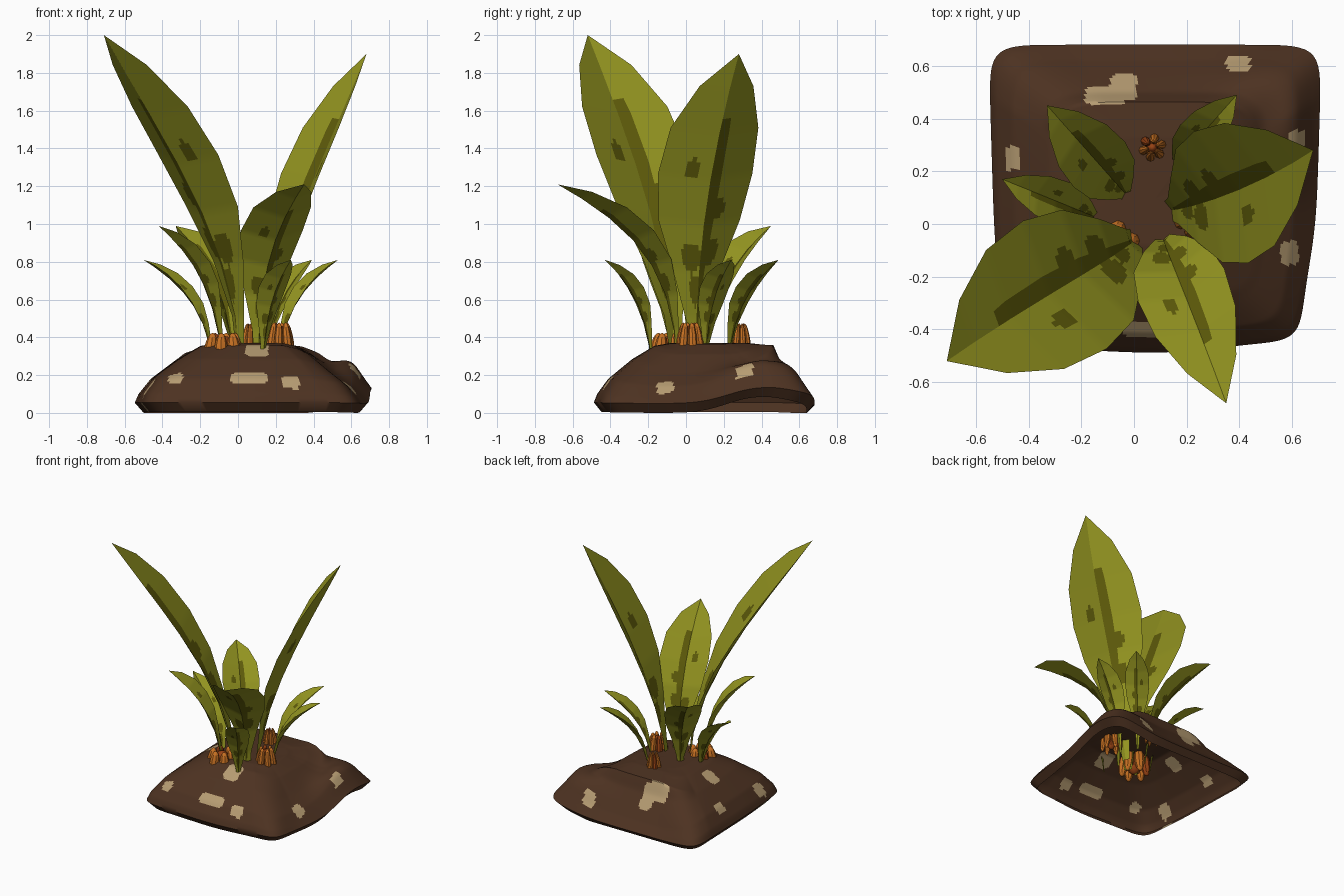
import bpy, bmesh, math
from mathutils import Vector, Matrix

if "Cube" in bpy.data.objects:
    bpy.data.objects.remove(bpy.data.objects["Cube"])


def lin(c):
    c /= 255
    return c / 12.92 if c < 0.04 else ((c + 0.055) / 1.055) ** 2.4


def material(name, r, g, b):
    m = bpy.data.materials.new(name)
    m.diffuse_color = (lin(r), lin(g), lin(b), 1)
    m.use_nodes = True
    m.node_tree.nodes["Principled BSDF"].inputs["Base Color"].default_value = m.diffuse_color
    return m


LEAF = material("leaf green", 147, 148, 32)
SPOT = material("dark leaf green", 94, 91, 10)
SOIL = material("soil brown", 77, 50, 33)
STONE = material("pebble tan", 182, 156, 114)
ORANGE = material("bulb orange", 198, 112, 34)
RUST = material("bulb rust", 150, 66, 20)


def finish(bm, name, mats, angle):
    me = bpy.data.meshes.new(name)
    bm.to_mesh(me)
    bm.free()
    ob = bpy.data.objects.new(name, me)
    bpy.context.collection.objects.link(ob)
    for m in mats:
        me.materials.append(m)
    bpy.ops.object.select_all(action='DESELECT')
    ob.select_set(True)
    bpy.context.view_layer.objects.active = ob
    bpy.ops.object.shade_smooth_by_angle(angle=math.radians(angle))
    return ob


def interp(table, x):
    for (x0, y0), (x1, y1) in zip(table, table[1:]):
        if x <= x1:
            return y0 + (y1 - y0) * (x - x0) / (x1 - x0)
    return table[-1][1]


# --- soil mound: hollow shell, round on top and square at the foot, open underneath ---
PROFILE = [(0, .37), (.3, .37), (.45, .355), (.65, .285), (.87, .18), (.97, .1), (1, .055)]
BACK = [(0, .37), (.4, .37), (.63, .355), (.69, .265), (.8, .18), (.9, .1), (1, .04)]
RIGHT = [(0, .37), (.33, .365), (.5, .31), (.7, .21), (.86, .14), (1, .05)]
PEBBLES = [(.06, -.40, .10, .03), (.28, -.41, .045, .027), (.1, -.2, .06, .06),
           (-.46, .25, .03, .045), (-.47, -.22, .03, .05), (-.33, -.38, .04, .03),
           (.59, -.11, .035, .045), (.62, .31, .03, .045), (-.04, .52, .05, .05),
           (-.11, .485, .075, .035), (.395, .61, .045, .03), (-.28, .1, .05, .05)]


def mound_point(s, a):
    c, q = math.cos(a), math.sin(a)
    e = 2.2 + 9 * s * s
    r = (abs(c) ** e + abs(q) ** e) ** (-1 / e)
    r *= 1 - .07 * s * max(0, math.cos(a + .78)) ** 10 - .03 * s * max(0, math.cos(a + 2.3)) ** 10
    x, y = .08 + .615 * s * r * c, .095 + .585 * s * r * q
    x += .03 * (y - .1) * (1 if c > 0 else -1) * s
    k = min(1, max(0, (q - .55) / .35))         # steeper ledge at the back
    h = min(1, max(0, (c - .55) / .35))         # lower slope on the right
    z = interp(PROFILE, s) * (1 - k - h) + interp(BACK, s) * k + interp(RIGHT, s) * h
    # shoulder and lifted rim at the back right
    z += .09 * max(0, math.cos(a - .6)) ** 9 * math.exp(-((s - .83) / .15) ** 2)
    z += .06 * max(0, math.cos(a - .5)) ** 14 * s ** 6
    return Vector((x, y, max(z, 0.0)))


def mound():
    bm = bmesh.new()
    n, k = 240, 70
    rows = []
    for i in range(1, k + 1):
        rows.append([bm.verts.new(mound_point(i / k, 2 * math.pi * (j + .5) / n)) for j in range(n)])
    lip = []                                   # small lip curling in at the foot
    for v in rows[-1]:
        p = v.co
        lip.append(bm.verts.new((.08 + (p.x - .08) * .93, .09 + (p.y - .09) * .93, max(0, p.z - .05))))
    rows.append(lip)
    top = bm.verts.new(mound_point(0, 0))
    for j in range(n):
        bm.faces.new((top, rows[0][j], rows[0][(j + 1) % n]))
    for a, b in zip(rows, rows[1:]):
        for j in range(n):
            f = bm.faces.new((a[j], b[j], b[(j + 1) % n], a[(j + 1) % n]))
            p = f.calc_center_median()
            for x, y, hx, hy in PEBBLES:
                dx, dy = abs(p.x - x) / hx, abs(p.y - y) / hy
                if max(dx, dy) < 1 and dx + dy < 1.7:
                    f.material_index = 1
    finish(bm, "soil_mound", [SOIL, STONE], 60)


mound()

# --- leaves: creased blades along a bent midrib ---
WIDTH = [(0, .10), (.15, .20), (.3, .50), (.45, .86), (.6, 1), (.75, .93), (.89, .57), (1, .0)]
# blotches: across, along, radius across, radius along
BLOTCHES = [(.36, .36, .25, .04), (.34, .5, .2, .03), (-.3, .34, .28, .05),
            (-.12, .24, .3, .05), (-.38, .63, .13, .03)]


def leaf(name, base, p1, p2, tip, half, fold=.45, sign=1):
    pts = [Vector(p) for p in (base, p1, p2, tip)]
    d = pts[3] - pts[0]
    side = Vector((-d.y, d.x, 0)).normalized()

    def point(t, u):
        m = 1 - t
        p = pts[0] * m**3 + pts[1] * 3*m*m*t + pts[2] * 3*m*t*t + pts[3] * t**3
        tan = (pts[1]-pts[0]) * m*m + (pts[2]-pts[1]) * 2*m*t + (pts[3]-pts[2]) * t*t
        w = half * interp(WIDTH, t)
        return p + side * (u * w) + tan.cross(side).normalized() * (abs(u) * w * fold)

    knots = [k[0] for k in WIDTH]
    across, sub = 24, 9
    bm = bmesh.new()
    rows, ts = [], []
    for t0, t1 in zip(knots, knots[1:]):
        for i in range(sub + (t1 == 1)):
            f = i / sub
            us = [2 * j / across - 1 for j in range(across + 1)]
            rows.append([bm.verts.new(point(t0, u).lerp(point(t1, u), f)) for u in us])
            ts.append(t0 + (t1 - t0) * f)
    for i in range(len(rows) - 1):
        for j in range(across):
            f = bm.faces.new((rows[i][j], rows[i][j+1], rows[i+1][j+1], rows[i+1][j]))
            u, t = sign * ((2 * j + 1) / across - 1), (ts[i] + ts[i+1]) / 2
            stripe = 0 < u < .27 and .12 < t < .8
            spot = any(((u-a)/ra)**2 + ((t-b)/rb)**2 < 1 for a, b, ra, rb in BLOTCHES)
            f.material_index = int(stripe or spot)
    bmesh.ops.remove_doubles(bm, verts=bm.verts, dist=1e-5)
    finish(bm, name, [LEAF, SPOT], 20)


leaf("tall_leaf_left", (.01, -.05, .22), (.02, -.08, .88), (-.40, -.30, 1.44), (-.71, -.52, 2.0), .29, .28, -1)
leaf("tall_leaf_right", (.12, .05, .22), (.19, .05, .85), (.44, .12, 1.31), (.68, .28, 1.9), .27, .3, 1)
leaf("front_leaf", (.11, -.05, .22), (.10, -.05, .75), (.2, -.27, .98), (.35, -.68, 1.21), .175, .42, 1)

# small arching leaves: base xy, tip, half width
SMALL = [((-.02, .1), (-.33, .45, .99), .13), ((-.13, .02), (-.5, .17, .81), .085),
         ((.15, .22), (.39, .49, .81), .085), ((-.08, -.07), (-.42, -.24, .99), .11),
         ((.21, .1), (.53, .24, .81), .085), ((.13, -.18), (.28, -.43, .81), .085)]
for i, ((x, y), (tx, ty, tz), w) in enumerate(SMALL):
    h = tz - .22
    leaf(f"small_leaf_{i + 1}", (x, y, .22), (x + .08*(tx-x), y + .08*(ty-y), .22 + .56*h),
         (x + .48*(tx-x), y + .48*(ty-y), .22 + .79*h), (tx, ty, tz), w, .42, 1 if i % 2 else -1)


# --- half-buried bulbs: ring of ribs around a darker core ---
def bulb(name, x, y, z, radius, height):
    bm = bmesh.new()

    def blob(loc, rx, rz, mat, tilt=Matrix()):
        m = Matrix.Translation(loc) @ tilt @ Matrix.Diagonal((rx, rx, rz, 1))
        res = bmesh.ops.create_uvsphere(bm, u_segments=8, v_segments=8, radius=1, matrix=m)
        for f in {f for v in res["verts"] for f in v.link_faces}:
            f.material_index = mat

    blob((x, y, z), radius * .8, height * .85, 1)
    n = 6
    for i in range(n):
        a = 2 * math.pi * (i + .3) / n
        tilt = Matrix.Rotation(-.14, 4, Vector((-math.sin(a), math.cos(a), 0)))
        blob((x + radius * math.cos(a), y + radius * math.sin(a), z), radius * .48, height,
             1 if i == 2 else 0, tilt)
    finish(bm, name, [ORANGE, RUST], 35)


bulb("bulb_front", -.075, -.085, .32, .075, .105)
bulb("bulb_right", .225, .02, .37, .05, .11)
bulb("bulb_back", .07, .29, .37, .036, .105)
